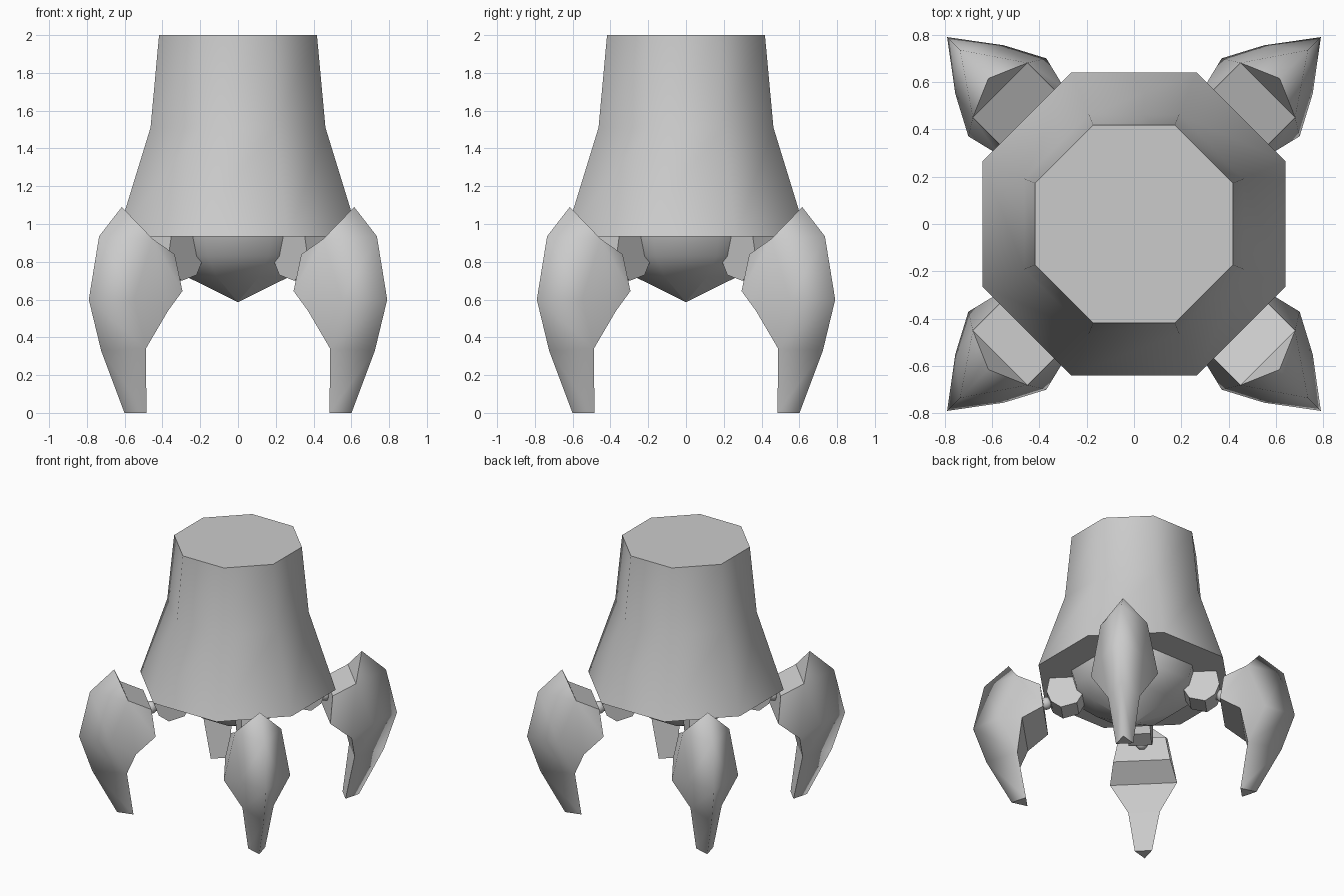
import bpy, bmesh, math
from mathutils import Matrix

cube = bpy.data.objects.get("Cube")
if cube:
    bpy.data.objects.remove(cube, do_unlink=True)

grey = bpy.data.materials.new("plain grey")
grey.use_nodes = True
color = (0.6, 0.6, 0.6, 1)
grey.diffuse_color = color
grey.node_tree.nodes["Principled BSDF"].inputs["Base Color"].default_value = color


def finish(name, bm, angle=0):
    bmesh.ops.recalc_face_normals(bm, faces=bm.faces)
    bm.transform(Matrix.Rotation(angle, 4, "Z"))
    mesh = bpy.data.meshes.new(name)
    bm.to_mesh(mesh)
    bm.free()
    mesh.materials.append(grey)
    obj = bpy.data.objects.new(name, mesh)
    bpy.context.collection.objects.link(obj)


def octagon_loft(name, rings):
    """Stack of octagons given as (distance to flat, height); ends are capped."""
    bm = bmesh.new()
    loops = []
    for apothem, z in rings:
        radius = apothem / math.cos(math.pi / 8)
        angles = [math.pi / 8 + i * math.pi / 4 for i in range(8)]
        loops.append([bm.verts.new((radius * math.cos(a), radius * math.sin(a), z)) for a in angles])
    for low, high in zip(loops, loops[1:]):
        for i in range(8):
            j = (i + 1) % 8
            bm.faces.new((low[i], low[j], high[j], high[i])).smooth = True
    bm.faces.new(loops[0])
    bm.faces.new(loops[-1])
    finish(name, bm)


def claw_leg(name, angle):
    """Curved claw: outer ridge, side edges mirrored in y, flat inner faces."""
    bm = bmesh.new()
    ridge = [bm.verts.new((r, 0, z)) for r, z in
             ((0.87, 1.09), (1.04, 0.935), (1.117, 0.6), (1.025, 0.33), (0.85, 0))]
    edge = ((0.8, 0.163, 0.92), (0.637, 0.163, 0.84), (0.614, 0.198, 0.645),
            (0.757, 0.233, 0.54), (0.8, 0.11, 0.34), (0.745, 0.06, 0))
    sides = []
    for s in (1, -1):
        e = [bm.verts.new((r, s * t, z)) for r, t, z in edge]
        bulge = bm.verts.new((0.923, s * 0.145, 0.6))
        outer = ((ridge[0], e[0], ridge[1]), (ridge[1], e[0], bulge, ridge[2]),
                 (e[0], e[1], e[2]), (e[0], e[2], e[3], bulge), (bulge, e[3], e[4]),
                 (ridge[2], bulge, e[4], ridge[3]), (ridge[3], e[4], e[5], ridge[4]))
        for f in outer:
            bm.faces.new(f).smooth = True
        sides.append(e)
    a, b = sides
    for i in range(len(edge) - 1):
        bm.faces.new((a[i], a[i + 1], b[i + 1], b[i]))
    bm.faces.new((ridge[0], a[0], b[0]))
    bm.faces.new((ridge[4], a[-1], b[-1]))
    finish(name, bm, angle)


def hip_block(name, angle):
    """Side profile extruded across the leg direction."""
    bm = bmesh.new()
    profile = ((0.35, 0.8), (0.39, 0.73), (0.5, 0.7), (0.57, 0.75),
               (0.6, 0.83), (0.58, 0.935), (0.4, 0.935))
    face = bm.faces.new([bm.verts.new((r, -0.08, z)) for r, z in profile])
    out = bmesh.ops.extrude_face_region(bm, geom=[face])
    moved = [v for v in out["geom"] if isinstance(v, bmesh.types.BMVert)]
    bmesh.ops.translate(bm, verts=moved, vec=(0, 0.16, 0))
    finish(name, bm, angle)


def joint(name, angle):
    """Short pin with a ball between hip and leg."""
    bm = bmesh.new()
    pin = Matrix.Translation((0.59, 0, 0.78)) @ Matrix.Rotation(math.pi / 2, 4, "Y")
    bmesh.ops.create_cone(bm, cap_ends=True, segments=8, radius1=0.03, radius2=0.03,
                          depth=0.16, matrix=pin)
    bmesh.ops.create_uvsphere(bm, u_segments=8, v_segments=6, radius=0.045,
                              matrix=Matrix.Translation((0.61, 0, 0.78)))
    for f in bm.faces:
        f.smooth = len(f.verts) < 5
    finish(name, bm, angle)


# Tapered body and the domed underside
octagon_loft("body", ((0.64, 0.935), (0.463, 1.51), (0.418, 2)))
octagon_loft("under_dome", ((0.005, 0.588), (0.27, 0.72), (0.39, 0.83), (0.42, 0.94)))

# Four legs on the diagonals
for i, corner in enumerate(("back_left", "back_right", "front_right", "front_left")):
    turn = math.pi / 4 + i * math.pi / 2
    claw_leg(corner + "_leg", turn)
    hip_block(corner + "_hip", turn)
    joint(corner + "_joint", turn)
